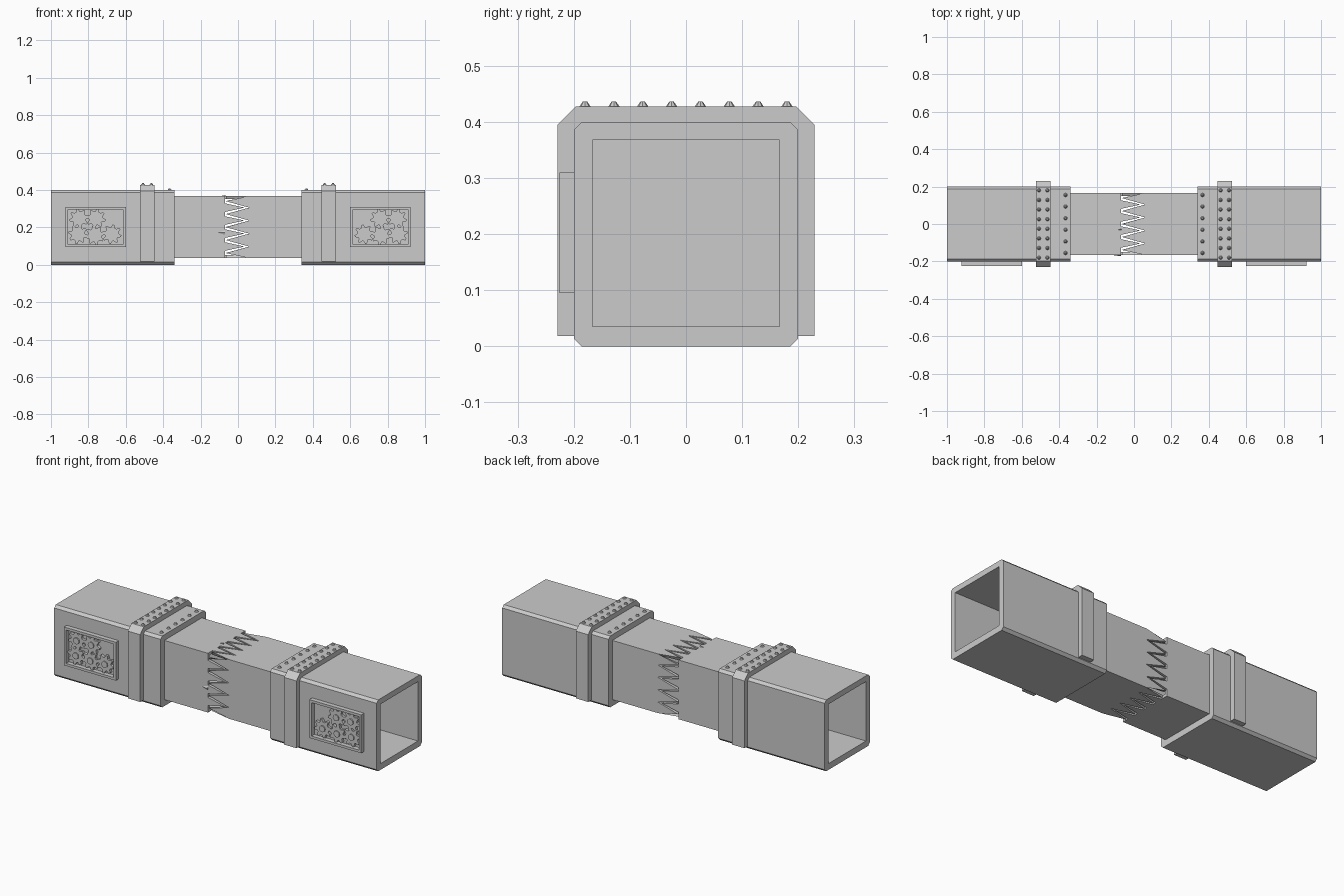
import bpy, bmesh, math
from mathutils import Vector, Matrix

if "Cube" in bpy.data.objects:
    bpy.data.objects.remove(bpy.data.objects["Cube"])

CZ = 0.2015          # axis height of the inner tube
H = 0.1665           # half width of the inner tube


def finish(name, bm):
    bmesh.ops.recalc_face_normals(bm, faces=bm.faces)
    me = bpy.data.meshes.new(name)
    bm.to_mesh(me)
    bm.free()
    ob = bpy.data.objects.new(name, me)
    bpy.context.collection.objects.link(ob)
    return ob


def prism(bm, pts, place, d0, d1):
    """Extrude a 2D outline between depths d0 and d1; place(a, b, d) maps to 3D."""
    rows = [[bm.verts.new(place(a, b, d)) for a, b in pts] for d in (d0, d1)]
    n = len(pts)
    bm.faces.new(rows[0])
    bm.faces.new(rows[1][::-1])
    for i in range(n):
        j = (i + 1) % n
        bm.faces.new((rows[0][i], rows[0][j], rows[1][j], rows[1][i]))


def rect(a0, a1, b0, b1):
    return [(a0, b0), (a1, b0), (a1, b1), (a0, b1)]


def along_x(a, b, d):
    return Vector((d, a, b))


def along_y(a, b, d):
    return Vector((a, d, b))


def sleeve(name, s):
    # chamfered square outside, sharp square opening
    c = 0.014
    outer = [(-.2, c), (-.2 + c, 0), (.2 - c, 0), (.2, c),
             (.2, .4 - c), (.2 - c, .4), (-.2 + c, .4), (-.2, .4 - c)]
    inner = [(-H, CZ - H), (H, CZ - H), (H, CZ + H), (-H, CZ + H)]
    bm = bmesh.new()
    O, I = [], []
    for x in (.34 * s, s):
        o = [bm.verts.new((x, y, z)) for y, z in outer]
        n = [bm.verts.new((x, y, z)) for y, z in inner]
        for k in range(4):
            m = (k + 1) % 4
            bm.faces.new((o[2 * k], o[2 * k + 1], n[k]))
            bm.faces.new((o[2 * k + 1], o[2 * m], n[m], n[k]))
        O.append(o)
        I.append(n)
    for R in (O, I):
        n = len(R[0])
        for i in range(n):
            j = (i + 1) % n
            bm.faces.new((R[0][i], R[0][j], R[1][j], R[1][i]))
    finish(name, bm)


def strap(name, s):
    pts = [(-.229, .018), (-.229, .395), (-.197, .427), (.197, .427), (.229, .395), (.229, .018),
           (.199, .018), (.199, .386), (.186, .399), (-.186, .399), (-.199, .386), (-.199, .018)]
    bm = bmesh.new()
    prism(bm, pts, along_x, .447 * s, .523 * s)
    finish(name, bm)


def rivets(name, s):
    spots = [(x, -.18 + i * .36 / 7, .427) for x in (.463, .508) for i in range(8)]
    spots += [(.366, -.155 + i * .062, .4) for i in range(6)]
    bm = bmesh.new()
    for x, y, z in spots:
        bmesh.ops.create_cone(bm, cap_ends=True, segments=8, radius1=.011, radius2=.004,
                              depth=.01, matrix=Matrix.Translation((s * x, y, z + .004)))
    finish(name, bm)


def panel(name, s):
    x0, x1, z0, z1, m = .6, .922, .095, .31, .014
    bm = bmesh.new()
    for a0, a1, b0, b1 in ((x0, x1, z0, z0 + m), (x0, x1, z1 - m, z1),
                           (x0, x0 + m, z0 + m, z1 - m), (x1 - m, x1, z0 + m, z1 - m)):
        prism(bm, rect(s * a0, s * a1, b0, b1), along_y, -.225, -.199)
    finish(name, bm)


def gears(name, s):
    bm = bmesh.new()
    for k, (x, z) in enumerate([(.76, .248), (.85, .248), (.675, .163), (.765, .158), (.855, .163)]):
        pts, hub = [], []
        for i in range(32):
            a = (i + .5 + (k % 2) * 2) * math.tau / 32
            r = .052 if i % 4 in (0, 1) else .037
            pts.append((s * (x + r * math.cos(a)), z + r * math.sin(a)))
        for i in range(10):
            a = i * math.tau / 10
            hub.append((s * (x + .018 * math.cos(a)), z + .018 * math.sin(a)))
        prism(bm, pts, along_y, -.215, -.199)
        prism(bm, hub, along_y, -.221, -.214)
    finish(name, bm)


def broken_tube(name, s, edge):
    # four torn walls around the axis, plus a closing plate inside the sleeve
    bm = bmesh.new()
    pts = [(s * .36, -H)] + edge + [(s * .36, H)]
    for k in range(4):
        ca, sa = math.cos(k * math.pi / 2), math.sin(k * math.pi / 2)

        def place(a, b, d):
            b = math.copysign(min(abs(b), d), b)      # mitre the corners
            return Vector((a, b * ca - d * sa, CZ + b * sa + d * ca))
        prism(bm, pts, place, H - .0005, H - .016)
    prism(bm, rect(-H, H, CZ - H, CZ + H), along_x, s * .355, s * .365)
    finish(name, bm)


def shards(name):
    # small splinters left on the torn tube: position, length, width
    bm = bmesh.new()
    for x, y, z, l, w in ((-.09, -H, .172, .042, .012), (-.078, -.03, CZ + H, .02, .006),
                          (.18, -H + .006, .36, .016, .007), (.14, H - .004, .362, .016, .007)):
        mat = Matrix.Translation((x, y, z)) @ Matrix.Rotation(-math.pi / 2, 4, 'Y')
        bmesh.ops.create_cone(bm, cap_ends=True, segments=4, radius1=w, radius2=0,
                              depth=l, matrix=mat @ Matrix.Diagonal((1, .5, 1, 1)))
    finish(name, bm)


for side, s in (("left", -1), ("right", 1)):
    sleeve(side + "_sleeve", s)
    strap(side + "_strap", s)
    rivets(side + "_rivets", s)
    panel(side + "_panel_frame", s)
    gears(side + "_gears", s)

# torn edges: spikes on the left piece sit inside notches of the right piece
TIPS = (-.104, -.035, .035, .104)
spikes = [(-.07, -H)]
notches = [(.06, -H), (-.065, -.139)]
for t in TIPS:
    spikes += [(-.07, t - .023), (.035, t), (-.07, t + .023)]
    notches += [(.06, t), (-.065, t + .0345)]
spikes.append((-.07, H))
notches.append((.06, H))
broken_tube("left_broken_tube", -1, spikes)
broken_tube("right_broken_tube", 1, notches)
shards("splinters")
